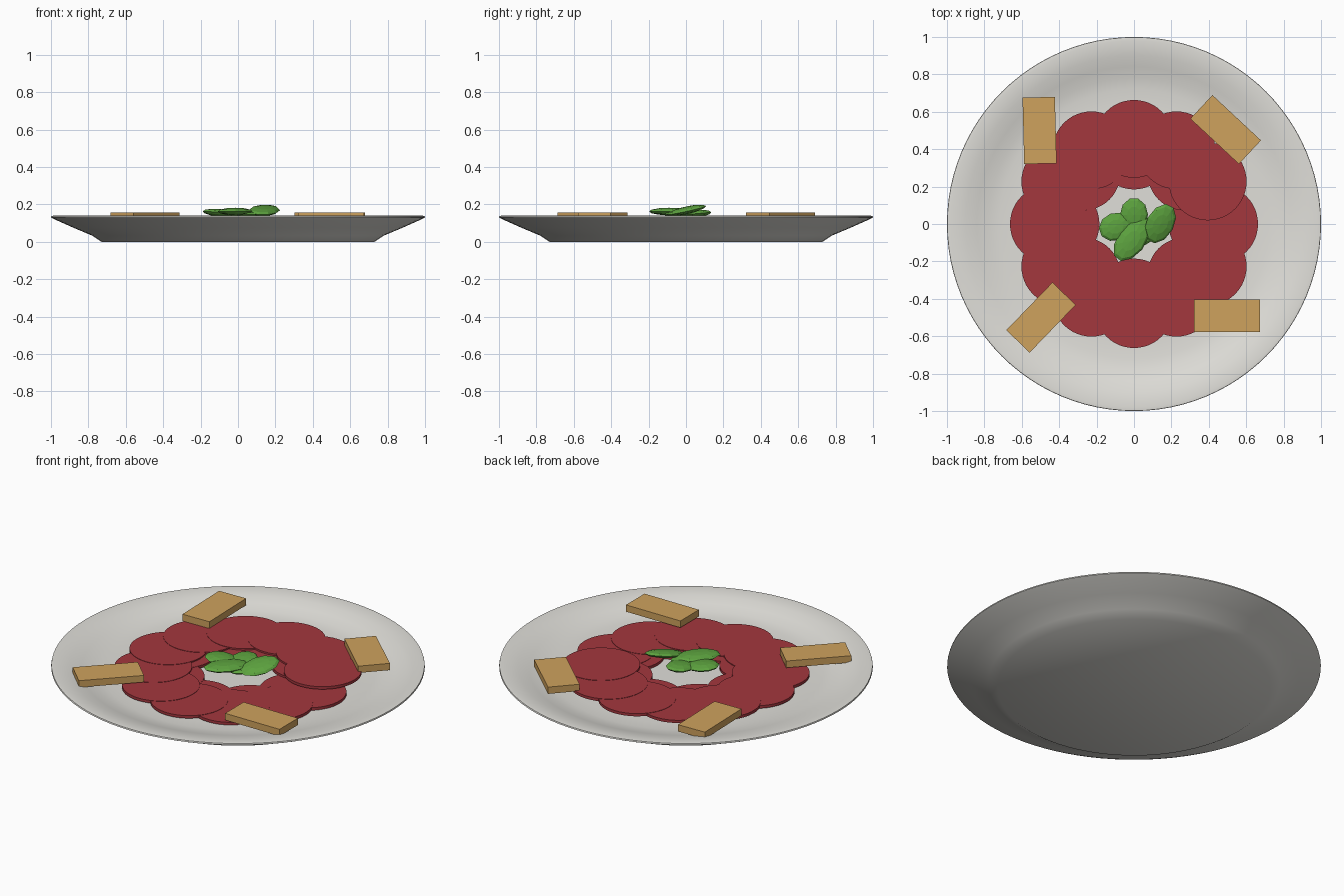
import bpy, bmesh
from math import sin, cos, radians, tau
from mathutils import Matrix, Euler

cube = bpy.data.objects.get("Cube")
if cube:
    bpy.data.objects.remove(cube, do_unlink=True)


def material(name, color):
    m = bpy.data.materials.new(name)
    m.use_nodes = True
    m.diffuse_color = (*color, 1)
    m.node_tree.nodes["Principled BSDF"].inputs["Base Color"].default_value = (*color, 1)
    return m


CERAMIC = material("warm white ceramic", (0.75, 0.74, 0.7))
RED = material("deep red", (0.37, 0.038, 0.048))
BREAD = material("toasted tan", (0.62, 0.36, 0.11))
GREEN = material("leaf green", (0.11, 0.37, 0.05))


def make(name, bm, mat, smooth=None):
    bmesh.ops.recalc_face_normals(bm, faces=bm.faces)
    mesh = bpy.data.meshes.new(name)
    bm.to_mesh(mesh)
    bm.free()
    mesh.materials.append(mat)
    ob = bpy.data.objects.new(name, mesh)
    bpy.context.collection.objects.link(ob)
    if smooth:
        bpy.ops.object.select_all(action="DESELECT")
        ob.select_set(True)
        bpy.context.view_layer.objects.active = ob
        bpy.ops.object.shade_smooth_by_angle(angle=radians(smooth))
    return ob


# Plate: a lathed profile, from the foot outward and back to the middle
profile = [(0, 0), (0.73, 0), (0.78, 0.033), (0.88, 0.075), (0.97, 0.115),
           (1, 0.13), (0.998, 0.138), (0.98, 0.14), (0.9, 0.129), (0.84, 0.112),
           (0.78, 0.095), (0.72, 0.087), (0.64, 0.085), (0, 0.085)]
bm = bmesh.new()
verts = [bm.verts.new((r, 0, z)) for r, z in profile]
edges = [bm.edges.new(pair) for pair in zip(verts, verts[1:])]
bmesh.ops.spin(bm, geom=verts + edges, cent=(0, 0, 0), axis=(0, 0, 1),
               angle=tau, steps=96, use_merge=False)
bmesh.ops.remove_doubles(bm, verts=bm.verts, dist=0.0002)
make("plate", bm, CERAMIC, 35)


# Slices: thin discs overlapping in two rings, rising clockwise
def slice_ring(name, count, ring, radius, low, high):
    for i in range(count):
        a = -tau * i / count
        top = low + (high - low) * i / (count - 1)
        bm = bmesh.new()
        bmesh.ops.create_cone(bm, cap_ends=True, segments=48, radius1=radius,
                              radius2=radius, depth=0.016,
                              matrix=Matrix.Translation((ring * cos(a), ring * sin(a), top - 0.008)))
        make(f"{name}_{i + 1}", bm, RED, 35)


slice_ring("inner_slice", 8, 0.385, 0.2, 0.1, 0.112)
slice_ring("outer_slice", 12, 0.455, 0.208, 0.102, 0.124)

# Bread pieces: flat blocks at the four corners
for i, (x, y, turn) in enumerate([(0.497, -0.49, 0), (0.49, 0.505, -43),
                                  (-0.505, 0.5, 91.5), (-0.497, -0.5, 46)]):
    bm = bmesh.new()
    bmesh.ops.create_cube(bm, size=1, matrix=Matrix.LocRotScale(
        (x, y, 0.137), Euler((0, 0, radians(turn))), (0.355, 0.173, 0.04)))
    make(f"bread_piece_{i + 1}", bm, BREAD)

# Garnish: flattened low-poly leaves, each with its own turn and tilt
leaves = [((0.14, 0.002, 0.168), 62, (10, 10), 0.115),
          ((-0.015, -0.09, 0.162), 52, (0, 0), 0.125),
          ((-0.1, -0.015, 0.155), 20, (0, -5), 0.09),
          ((0, 0.05, 0.15), 90, (0, 5), 0.09),
          ((0.03, -0.03, 0.145), 120, (0, 0), 0.09)]
for i, (loc, turn, (roll, pitch), length) in enumerate(leaves):
    rot = Euler((radians(roll), radians(-pitch), radians(turn)))
    bm = bmesh.new()
    bmesh.ops.create_uvsphere(bm, u_segments=10, v_segments=6, radius=1,
                              matrix=Matrix.LocRotScale(loc, rot, (length, 0.075, 0.02)))
    make(f"leaf_{i + 1}", bm, GREEN)
